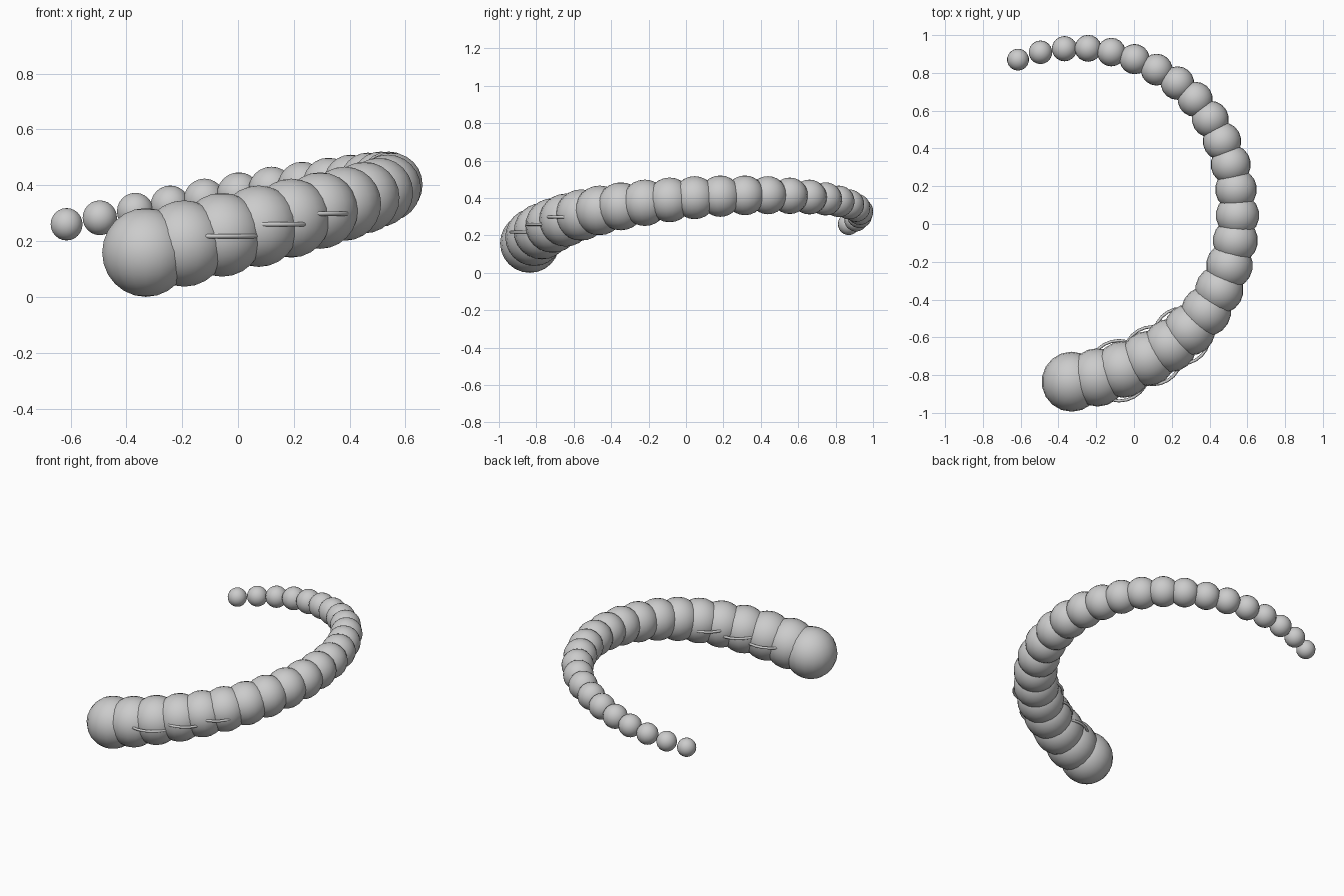
import bpy, math
from mathutils import Vector

if "Cube" in bpy.data.objects:
    bpy.data.objects.remove(bpy.data.objects["Cube"])

# Plan of the spine, head to tail
SPINE = [(-.33, -.835), (-.193, -.812), (-.057, -.77), (.074, -.712),
         (.191, -.643), (.294, -.56), (.382, -.462), (.452, -.348),
         (.505, -.22), (.537, -.088), (.548, .046), (.54, .183),
         (.512, .315), (.466, .438), (.404, .555), (.324, .66),
         (.23, .746), (.12, .817), (.003, .873), (-.12, .91),
         (-.243, .93), (-.368, .928), (-.495, .909), (-.614, .87)]
LAST = len(SPINE) - 1


def radius(t):
    return .159 - .101 * t


def spine(t):
    i = min(int(t * LAST), LAST - 1)
    p = Vector(SPINE[i]).lerp(Vector(SPINE[i + 1]), t * LAST - i)
    # tops of the segments follow a sine arch
    return Vector((p.x, p.y, .318 + .203 * math.sin(math.pi * t) - radius(t)))


def finish(name):
    ob = bpy.context.object
    ob.name = name
    bpy.ops.object.shade_smooth()


# Overlapping body segments
for i in range(LAST + 1):
    t = i / LAST
    bpy.ops.mesh.primitive_uv_sphere_add(segments=18, ring_count=12,
                                         radius=radius(t), location=spine(t))
    finish("head" if i == 0 else f"body_segment_{i:02d}")

# Thin horizontal rings behind the head
for k, t in enumerate((.08, .14, .20)):
    bpy.ops.mesh.primitive_torus_add(major_radius=radius(t) * 1.06,
                                     minor_radius=.008, major_segments=24,
                                     minor_segments=8, location=spine(t))
    finish(f"gill_ring_{k + 1}")
